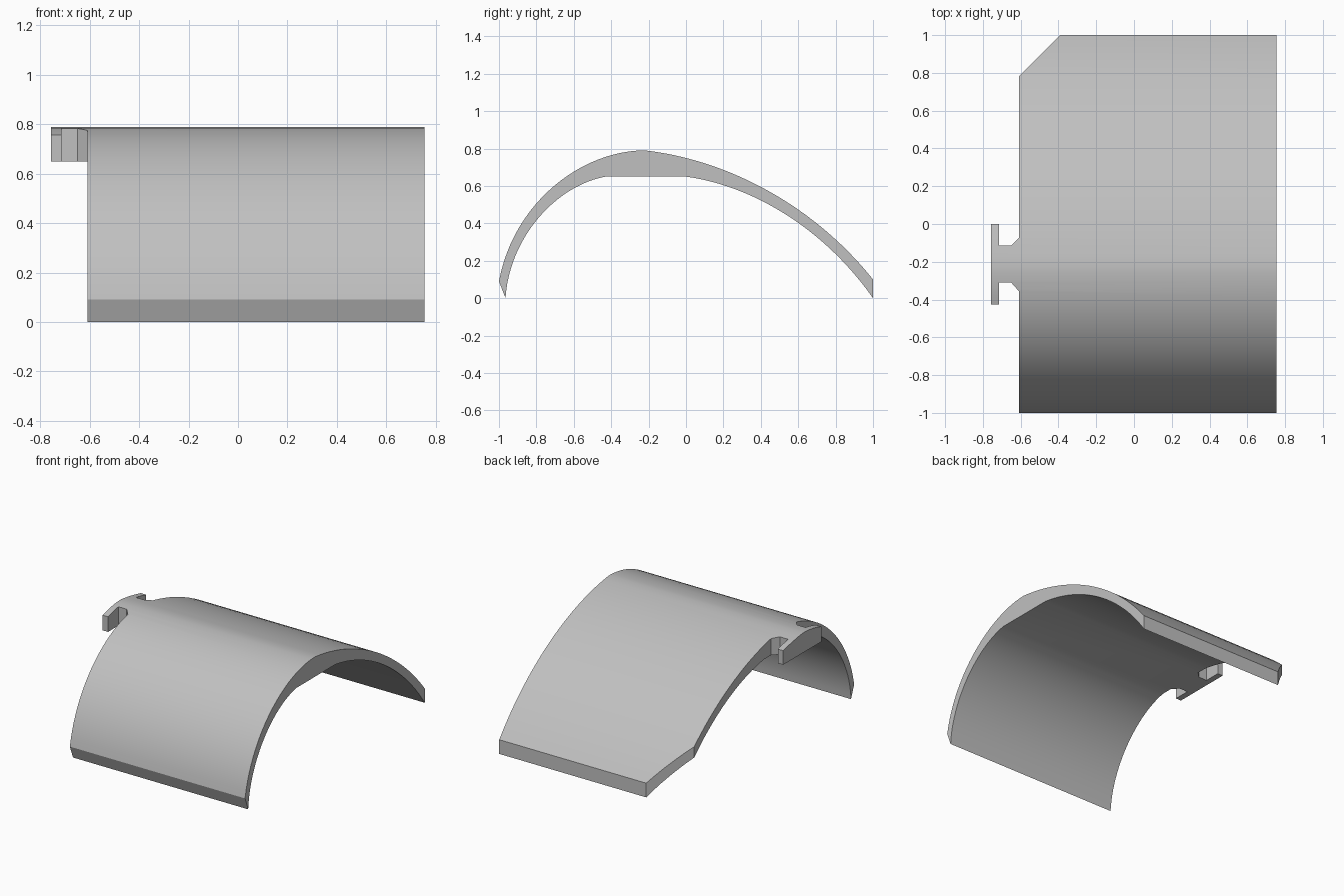
import bpy
import bmesh
import math
from mathutils import Vector
from mathutils.geometry import interpolate_bezier

cube = bpy.data.objects.get("Cube")
if cube:
    bpy.data.objects.remove(cube, do_unlink=True)

grey = bpy.data.materials.new("plain grey")
grey.use_nodes = True
colour = (0.53, 0.53, 0.53, 1)
grey.diffuse_color = colour
grey.node_tree.nodes["Principled BSDF"].inputs["Base Color"].default_value = colour


def curve(*points):
    return [tuple(p) for p in interpolate_bezier(*[Vector(p) for p in points], 25)]


def prism(name, base, direction):
    """Extrude a closed outline into a solid."""
    bm = bmesh.new()
    face = bm.faces.new([bm.verts.new(p) for p in base])
    out = bmesh.ops.extrude_face_region(bm, geom=[face])
    moved = [v for v in out["geom"] if isinstance(v, bmesh.types.BMVert)]
    bmesh.ops.translate(bm, verts=moved, vec=direction)
    bmesh.ops.recalc_face_normals(bm, faces=bm.faces)
    mesh = bpy.data.meshes.new(name)
    bm.to_mesh(mesh)
    bm.free()
    mesh.materials.append(grey)
    obj = bpy.data.objects.new(name, mesh)
    bpy.context.collection.objects.link(obj)
    return obj


# Arched cross-section: outer skin front to back, then inner skin back to front
outer = curve((-1, .09), (-.92, .52), (-.55, .79), (-.22, .79))
outer += curve((-.22, .79), (.22, .74), (.68, .50), (1, .1))[1:]
inner = curve((1, 0), (.74, .37), (.36, .60), (0, .65))
inner += curve((-.43, .65), (-.70, .60), (-.945, .32), (-.965, 0))
shell = prism("arched_cover", [(-.757, y, z) for y, z in outer + inner], (1.512, 0, 0))

# Plan outline: clipped back corner and T-shaped tab on the side
plan = [(-.757, 0), (-.715, 0), (-.715, -.115), (-.65, -.115), (-.61, -.075),
        (-.61, .78), (-.39, 1.1 - .1), (-.39, 1.1), (.8, 1.1), (.8, -1.1),
        (-.61, -1.1), (-.61, -.355), (-.65, -.31), (-.715, -.31),
        (-.715, -.425), (-.757, -.425)]
# Push the tab tip past the shell end so the cut is clean
plan = [(-.8 if x == -.757 else x, y) for x, y in plan]
cutter = prism("plan_cutter", [(x, y, -.2) for x, y in plan], (0, 0, 1.2))

trim = shell.modifiers.new("plan trim", "BOOLEAN")
trim.operation = "INTERSECT"
trim.solver = "EXACT"
trim.object = cutter
bpy.context.view_layer.objects.active = shell
bpy.ops.object.select_all(action="DESELECT")
shell.select_set(True)
bpy.ops.object.modifier_apply(modifier=trim.name)
bpy.data.objects.remove(cutter, do_unlink=True)

bpy.ops.object.shade_smooth_by_angle(angle=math.radians(30))
